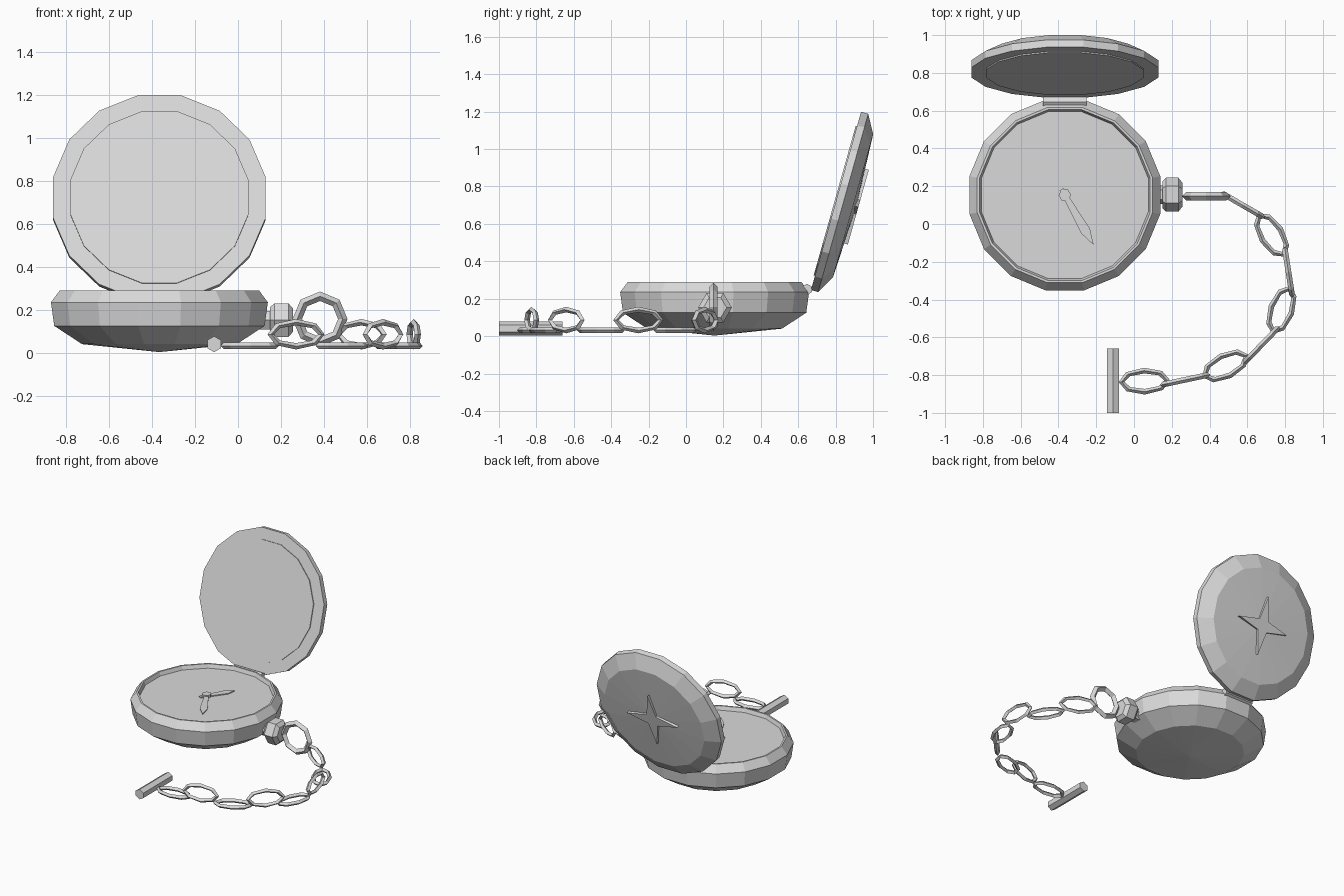
import bpy, bmesh
from math import pi, cos, sin, radians
from mathutils import Matrix, Vector

if "Cube" in bpy.data.objects:
    bpy.data.objects.remove(bpy.data.objects["Cube"])

metal = bpy.data.materials.new("light_grey")
metal.diffuse_color = (0.7, 0.7, 0.7, 1)
metal.use_nodes = True
metal.node_tree.nodes["Principled BSDF"].inputs["Base Color"].default_value = metal.diffuse_color

CX, CY = -0.366, 0.153          # watch centre
K = 1 / cos(pi / 16)            # flat-to-corner factor for 16 sides


def finish(name, bm, loc, rot):
    bmesh.ops.recalc_face_normals(bm, faces=bm.faces)
    me = bpy.data.meshes.new(name)
    bm.to_mesh(me)
    bm.free()
    me.materials.append(metal)
    ob = bpy.data.objects.new(name, me)
    ob.location = loc
    ob.rotation_euler = [radians(a) for a in rot]
    bpy.context.collection.objects.link(ob)
    return ob


def lathe(name, profile, n, phase=0.0, loc=(0, 0, 0), rot=(0, 0, 0)):
    """Revolve (radius, height) points round local z; open ends get capped."""
    bm = bmesh.new()
    rings = []
    for r, z in profile:
        if r == 0:
            rings.append([bm.verts.new((0, 0, z))] * n)
        else:
            rings.append([bm.verts.new((r * cos(phase + 2 * pi * i / n),
                                        r * sin(phase + 2 * pi * i / n), z)) for i in range(n)])
    for a, b in zip(rings, rings[1:]):
        for i in range(n):
            j = (i + 1) % n
            bm.faces.new(list(dict.fromkeys((a[i], a[j], b[j], b[i]))))
    for ring, (r, z) in ((rings[0], profile[0]), (rings[-1], profile[-1])):
        if r:
            bm.faces.new(ring)
    return finish(name, bm, loc, rot)


def plate(name, pts, thick, loc, rot):
    """Extrude a flat outline upward along local z."""
    bm = bmesh.new()
    lo = [bm.verts.new((x, y, 0)) for x, y in pts]
    hi = [bm.verts.new((x, y, thick)) for x, y in pts]
    bm.faces.new(lo)
    bm.faces.new(hi)
    for i in range(len(pts)):
        j = (i + 1) % len(pts)
        bm.faces.new((lo[i], lo[j], hi[j], hi[i]))
    return finish(name, bm, loc, rot)


def link(name, a, b, t, loc, rot):
    """Eight-sided oval ring with a diamond cross-section."""
    bm = bmesh.new()
    rings = []
    for i in range(8):
        u = 2 * pi * i / 8
        c, s = cos(u), sin(u)
        rings.append([bm.verts.new(((a + dr) * c, (b + dr) * s, dz))
                      for dr, dz in ((t, 0), (0, t), (-t, 0), (0, -t))])
    for i in range(8):
        p, q = rings[i], rings[(i + 1) % 8]
        for k in range(4):
            m = (k + 1) % 4
            bm.faces.new((p[k], q[k], q[m], p[m]))
    return finish(name, bm, loc, rot)


# Case with rim and recessed dial
lathe("case", [(0, 0.003), (0.36 * K, 0.04), (0.49 * K, 0.125), (0.505 * K, 0.235),
               (0.464 * K, 0.29), (0.452 * K, 0.29), (0.442 * K, 0.262)],
      16, pi / 16, (CX, CY, 0))

# Hands and centre pin
for name, length, tail, ang, z in (("hour_hand", 0.205, 0.05, 58, 0.262),
                                   ("minute_hand", 0.305, 0.035, -60, 0.268)):
    plate(name, [(-tail, -0.012), (0.72 * length, -0.026), (length, 0),
                 (0.72 * length, 0.026), (-tail, 0.012)], 0.007, (CX, CY, z), (0, 0, ang))
lathe("hand_pin", [(0.033, 0.262), (0.033, 0.282)], 6, 0, (CX, CY, 0))

# Open lid, inner plate and star, all in the lid's tilted frame (local z = outward back)
LID_LOC, LID_ROT = Vector((CX, 0.802, 0.723)), (-105.7, 0, 0)
lid_axis = Matrix.Rotation(radians(-105.7), 3, 'X') @ Vector((0, 0, 1))
lathe("lid", [(0.495 * K, 0), (0.495 * K, 0.04), (0.396 * K, 0.095), (0, 0.113)],
      16, pi / 16, LID_LOC, LID_ROT)
lathe("lid_inner_plate", [(0.415 * K, -0.007), (0.415 * K, 0.001)], 16, pi / 16, LID_LOC, LID_ROT)
star = [((0.207, 0.055)[i % 2] * cos(i * pi / 4), (0.207, 0.055)[i % 2] * sin(i * pi / 4))
        for i in range(8)]
plate("lid_star", star, 0.022, LID_LOC + lid_axis * 0.102, LID_ROT)

# Hinge
lathe("hinge", [(0.03, -0.115), (0.03, 0.115)], 6, 0, (CX, 0.647, 0.25), (0, 90, 0))

# Crown and stem
lathe("crown", [(0.05, 0.10), (0.05, 0.15), (0.07, 0.15), (0.09, 0.17), (0.09, 0.235),
                (0.062, 0.257)], 6, pi / 2, (0, 0.155, 0.152), (0, 90, 0))

# Bow ring
link("bow", 0.106, 0.106, 0.022, (0.382, 0.147, 0.157), (90, 0, 0))

# Chain: standing and lying links alternate along an arc
chain = [(0.575, 0.10, -30), (0.728, -0.058, -58), (0.818, -0.255, -81), (0.78, -0.455, -110),
         (0.675, -0.64, -134), (0.484, -0.751, -154), (0.27, -0.825, -168), (0.055, -0.832, -178)]
for i, (x, y, ang) in enumerate(chain):
    standing = i % 2 == 0
    link(f"chain_link_{i + 1}", 0.121, 0.056, 0.015,
         (x, y, 0.086 if standing else 0.032), (90 if standing else 0, 0, ang))

# Toggle bar at the chain end
lathe("toggle_bar", [(0.037, -0.17), (0.037, 0.17)], 6, pi / 2, (-0.111, -0.83, 0.04), (-90, 0, 0))
